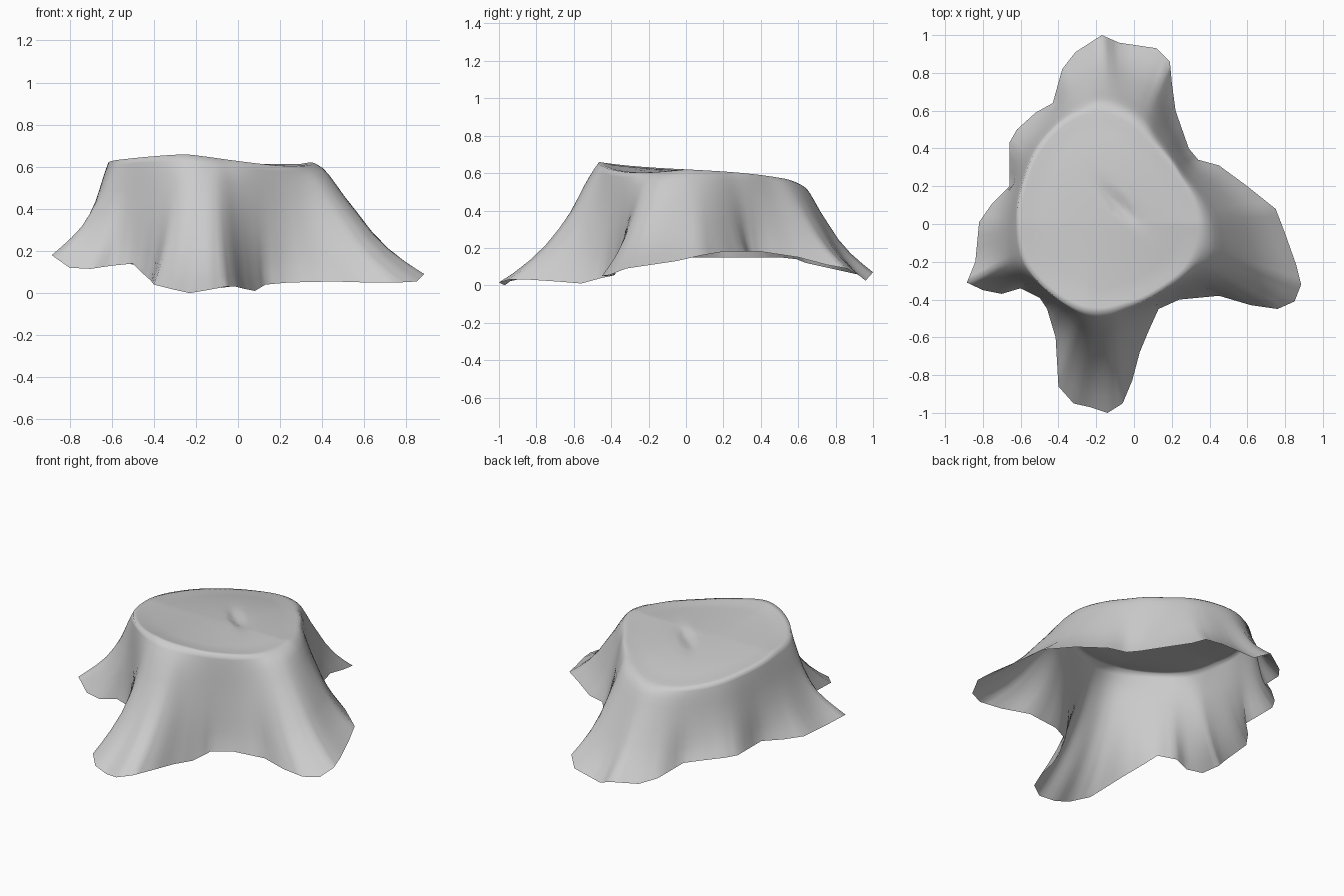
import bpy, bmesh, math
from mathutils import Vector

if "Cube" in bpy.data.objects:
    bpy.data.objects.remove(bpy.data.objects["Cube"])

C = Vector((-0.12, 0.05, 0))          # axis of the stump

# ragged ground edge of the flared roots, counter-clockwise (x, y, z)
EDGE = [(.885, -.32, .09), (.86, -.22, .105), (.80, -.05, .13), (.75, .08, .16),
        (.60, .20, .18), (.45, .31, .18), (.34, .34, .18), (.29, .40, .18),
        (.22, .60, .15), (.20, .75, .11), (.19, .86, .09), (.12, .93, .05),
        (-.08, .96, .025), (-.17, 1.0, .07), (-.31, .91, .06), (-.38, .82, .08),
        (-.43, .64, .12), (-.52, .59, .14), (-.62, .50, .15), (-.66, .43, .15),
        (-.66, .20, .15), (-.75, .11, .15), (-.82, .01, .15), (-.84, -.20, .15),
        (-.885, -.31, .18), (-.80, -.35, .12), (-.70, -.37, .115), (-.60, -.34, .13),
        (-.50, -.39, .14), (-.46, -.45, .10), (-.415, -.60, .06), (-.40, -.86, .04),
        (-.32, -.95, .02), (-.23, -.97, 0), (-.14, -1.0, .015), (-.06, -.95, .03),
        (-.01, -.83, .03), (.03, -.68, .02), (.08, -.56, .01), (.13, -.45, .04),
        (.24, -.40, .05), (.45, -.38, .055), (.62, -.43, .05), (.76, -.45, .05),
        (.85, -.41, .055)]

# rim of the cut top (x, y)
RIM = [(.36, -.07), (.34, .08), (.25, .24), (.11, .42), (0, .54), (-.10, .60),
       (-.20, .62), (-.35, .57), (-.48, .45), (-.58, .25), (-.615, 0), (-.58, -.20),
       (-.45, -.36), (-.30, -.45), (-.20, -.47), (-.05, -.44), (.15, -.35), (.28, -.25)]

# wall from rim to root edge: (outward fraction, drop of concave, drop of full side)
PROFILE = [(0, 0, 0), (.05, .06, .02), (.10, .13, .05), (.15, .20, .10), (.22, .31, .19),
           (.30, .43, .30), (.42, .57, .45), (.55, .70, .62), (.70, .82, .78),
           (.85, .92, .90), (1, 1, 1)]


def polar(x, y):
    return math.atan2(y - C.y, x - C.x) % math.tau, math.hypot(x - C.x, y - C.y)


POLAR = sorted(polar(*p) for p in RIM)
POLAR = [(POLAR[-1][0] - math.tau, POLAR[-1][1])] + POLAR + [(POLAR[0][0] + math.tau, POLAR[0][1])]


def rim_radius(a):
    for (a0, r0), (a1, r1) in zip(POLAR, POLAR[1:]):
        if a0 <= a <= a1:
            return r0 + (r1 - r0) * (a - a0) / (a1 - a0)


def top_height(x, y):
    """Tilted cut, lower at the back, the back left and the front right."""
    return (.62 - .05 * y - .16 * y ** 3 - .25 * max(0, x + .25) * max(0, -y)
            - .15 * max(0, -x) * max(0, y))


def crack(x, y):
    """Short shallow crack across the heart of the wood."""
    u = ((x + .08) - (y - .10)) / math.sqrt(2)
    v = ((x + .08) + (y - .10)) / math.sqrt(2)
    return .025 * math.exp(-(u / .12) ** 2 - (v / .03) ** 2)


def smoothed(loop, passes):
    """Closed loop of points, softened by neighbour averaging."""
    m = len(loop)
    for _ in range(passes):
        loop = [loop[i] * .5 + (loop[i - 1] + loop[(i + 1) % m]) * .25 for i in range(m)]
    return loop


# subdivide the ground edge, plus a softened copy that shapes the upper wall
ground = []
for p, q in zip(EDGE, EDGE[1:] + EDGE[:1]):
    ground += [Vector(p).lerp(Vector(q), k / 3) for k in range(3)]
soft = smoothed(ground, 14)

# rim points lying under the same direction as each ground point
rim = []
for g in soft:
    a, _ = polar(g.x, g.y)
    r = rim_radius(a)
    rim.append(Vector((C.x + r * math.cos(a), C.y + r * math.sin(a), 0)))
rim = smoothed(rim, 3)
for p in rim:
    p.z = top_height(p.x, p.y)

# rings from the heart of the cut out to the rim
rings = []
for s in (.06, .12, .18, .24, .32, .45, .6, .75, .88, .95):
    ring = []
    for p in rim:
        x, y = C.x + (p.x - C.x) * s, C.y + (p.y - C.y) * s
        ring.append((x, y, top_height(x, y) - .006 * (s < .9) - crack(x, y)))
    rings.append(ring)

# rings down the wall: right and back sides are fuller than front and left
for t, concave, full in PROFILE:
    ring = []
    for p, s, g in zip(rim, soft, ground):
        g = s.lerp(g, min(1, t * 1.3) ** 1.5)
        d = (p - C).to_2d().normalized()
        w = min(1, max(.2, 1.2 * d.x + d.y + .2))
        drop = concave + (full - concave) * w
        ring.append((p.x + (g.x - p.x) * t, p.y + (g.y - p.y) * t, p.z + (g.z - p.z) * drop))
    rings.append(ring)

# stump shell, open underneath
bm = bmesh.new()
heart = bm.verts.new((C.x, C.y, top_height(C.x, C.y) - .006 - crack(C.x, C.y)))
vr = [[bm.verts.new(co) for co in ring] for ring in rings]
n = len(ground)
for j in range(n):
    k = (j + 1) % n
    bm.faces.new((heart, vr[0][j], vr[0][k]))
    for a, b in zip(vr, vr[1:]):
        bm.faces.new((a[j], b[j], b[k], a[k]))
for f in bm.faces:
    f.smooth = True
mesh = bpy.data.meshes.new("tree_stump")
bm.to_mesh(mesh)
bm.free()

stump = bpy.data.objects.new("tree_stump", mesh)
bpy.context.collection.objects.link(stump)
mat = bpy.data.materials.new("pale grey")
mat.diffuse_color = (.6, .6, .6, 1)
mat.use_nodes = True
mat.node_tree.nodes["Principled BSDF"].inputs["Base Color"].default_value = mat.diffuse_color
mesh.materials.append(mat)
